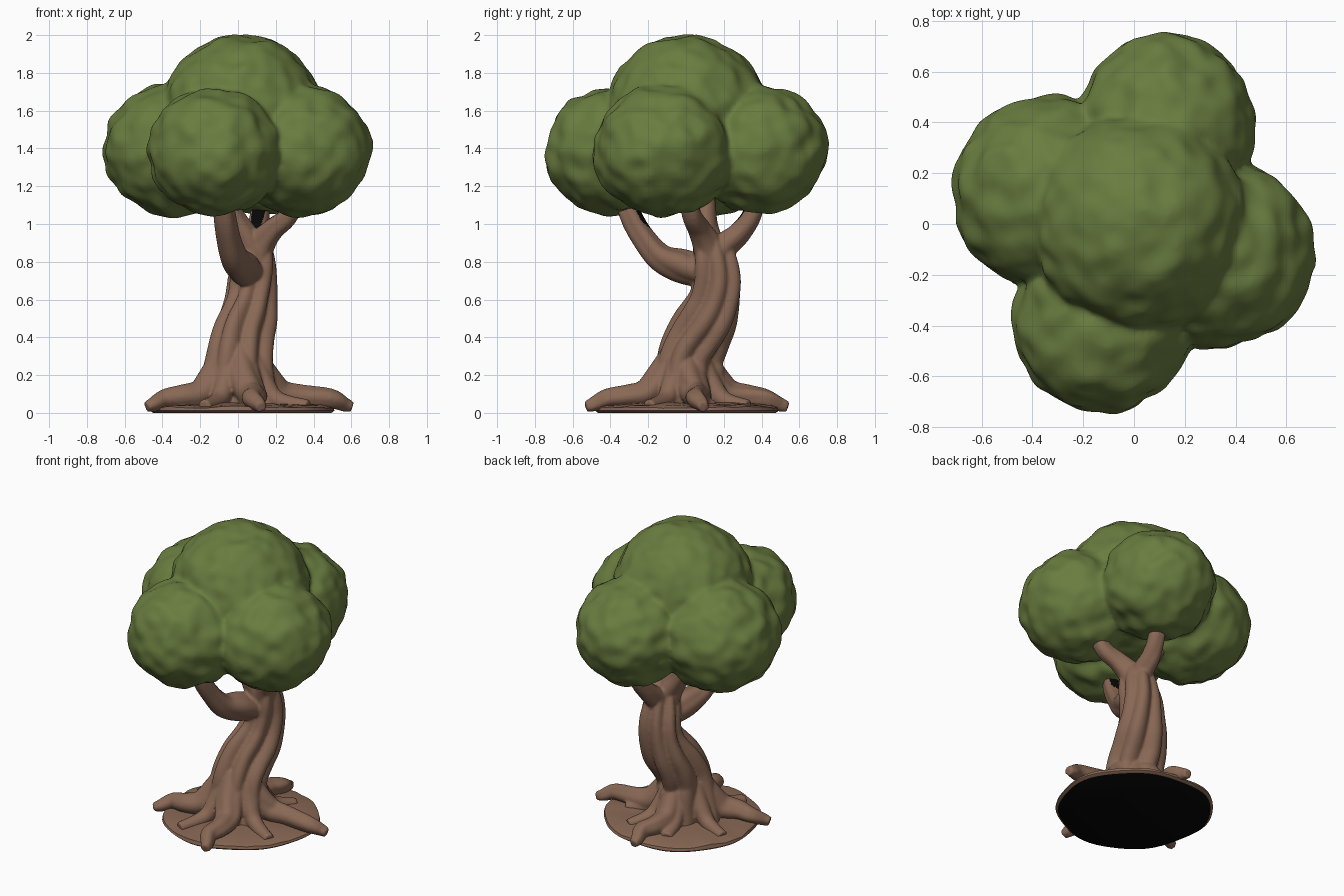
import bpy, bmesh, math
from mathutils import Vector, noise

if "Cube" in bpy.data.objects:
    bpy.data.objects.remove(bpy.data.objects["Cube"])


def material(name, rgb):
    m = bpy.data.materials.new(name)
    m.diffuse_color = (*rgb, 1)
    m.use_nodes = True
    m.node_tree.nodes["Principled BSDF"].inputs["Base Color"].default_value = m.diffuse_color
    return m


GREEN = material("leaf_green", (0.142, 0.202, 0.05))
BROWN = material("bark_brown", (0.25, 0.138, 0.09))
DARK = material("hollow_black", (0.002, 0.002, 0.002))


def finish(name, bm, mats):
    bmesh.ops.recalc_face_normals(bm, faces=bm.faces)
    me = bpy.data.meshes.new(name)
    bm.to_mesh(me)
    bm.free()
    for m in mats:
        me.materials.append(m)
    me.shade_smooth()
    ob = bpy.data.objects.new(name, me)
    bpy.context.collection.objects.link(ob)
    return ob


def fuse(name, bm, voxel, smooth, mats):
    """Merge overlapping closed shapes into one softly blended surface"""
    raw = finish(name + "_raw", bm, mats[:1])
    mod = raw.modifiers.new("fuse", 'REMESH')
    mod.mode = 'VOXEL'
    mod.voxel_size = voxel
    raw.modifiers.new("soften", 'SMOOTH').iterations = smooth
    bpy.context.view_layer.update()
    me = bpy.data.meshes.new_from_object(raw.evaluated_get(bpy.context.evaluated_depsgraph_get()))
    bpy.data.objects.remove(raw)
    out = bmesh.new()
    out.from_mesh(me)
    for v in out.verts:
        v.co.z = max(v.co.z, .004)
    return finish(name, out, mats)


def spline(pts, t):
    """Catmull-Rom through (x, y, z, radius) points, t in 0..1"""
    n = len(pts) - 1
    i = min(int(t * n), n - 1)
    f = t * n - i
    a, b, c, d = (Vector(pts[max(0, min(n, i + k))]) for k in (-1, 0, 1, 2))
    return 0.5 * (2 * b + (c - a) * f + (2 * a - 5 * b + 4 * c - d) * f * f
                  + (3 * b - a - 3 * c + d) * f ** 3)


def tube(bm, pts, steps=24, sides=40, ridges=0, depth=0.0, twist=0.0):
    """Closed tube along a path, with optional spiral bark ridges and sharp grooves"""
    rings = []
    side = None
    for s in range(steps + 1):
        t = s / steps
        p = spline(pts, t)
        tan = (spline(pts, min(1, t + .01)) - spline(pts, max(0, t - .01))).xyz.normalized()
        if side is None:
            side = tan.orthogonal()
        side = (side - tan * side.dot(tan)).normalized()
        up = tan.cross(side)
        ring = []
        for k in range(sides):
            a = 2 * math.pi * k / sides
            w = abs(math.sin(.5 * (ridges * a + twist * t + .8 * math.sin(a + 5 * t)))) - .62
            w += .25 * math.sin(3 * a + 1.3 * twist * t + 1)
            r = p.w * (1 + depth * w)
            ring.append(bm.verts.new(p.xyz + (side * math.cos(a) + up * math.sin(a)) * r))
        rings.append(ring)
    for r0, r1 in zip(rings, rings[1:]):
        for k in range(sides):
            j = (k + 1) % sides
            bm.faces.new((r0[k], r0[j], r1[j], r1[k]))
    bm.faces.new(rings[0][::-1])
    bm.faces.new(rings[-1])


# Trunk, branches and roots, fused into one surface
bm = bmesh.new()
tube(bm, [(0, 0, -.02, .23), (0, 0, .1, .2), (0, .01, .2, .175), (.005, .02, .3, .162), (.02, .065, .4, .157),
          (.05, .12, .5, .147), (.07, .155, .6, .13), (.08, .165, .7, .122), (.085, .15, .8, .112),
          (.085, .13, .9, .09)], 70, 90, 7, .26, -6)
branches = [
    [(.07, .13, .73, .07), (.02, -.01, .775, .088), (-.02, -.13, .82, .072), (-.05, -.22, .92, .062),
     (-.07, -.29, 1.04, .058), (-.09, -.34, 1.2, .05)],           # front
    [(.09, .14, .78, .08), (.12, .11, .89, .075), (.18, .07, .97, .06), (.27, .03, 1.05, .052),
     (.32, 0, 1.2, .05)],                                         # right
    [(.09, .15, .78, .08), (.095, .2, .88, .07), (.1, .28, .95, .06), (.115, .35, 1.05, .052),
     (.12, .38, 1.2, .05)],                                       # back
    [(.08, .13, .8, .085), (.04, .11, .92, .075), (-.02, .1, 1.02, .065), (-.12, .1, 1.2, .055)],  # left
]
for path in branches:
    tube(bm, path, 24, 40, 4, .12, -3)
for tip_x, tip_y in [(.12, -.53), (.605, .09), (-.485, -.21), (.02, .54)]:
    ln = math.hypot(tip_x, tip_y)
    dx, dy = tip_x / ln, tip_y / ln
    px, py = -dy, dx

    def at(d, off, z, r):
        return (dx * d + px * off, dy * d + py * off, z, r)
    tube(bm, [at(.04, 0, .32, .085), at(.13, 0, .19, .085), at(.22, .02, .1, .078), at(.33, .015, .085, .063),
              at(ln - .12, -.02, .075, .052), at(ln - .04, 0, .045, .038), at(ln, 0, .032, .028)],
         24, 32, 4, .12, 3)
# Small roots between the large ones
for i in range(8):
    a = .35 + i * math.pi / 4 + .12 * math.sin(i * 5)
    c, s = math.cos(a), math.sin(a)
    e = .38 + .05 * math.sin(i * 3)
    tube(bm, [(c * .1, s * .1, .28, .05), (c * .16, s * .16, .15, .055), (c * .24, s * .24, .065, .048),
              (c * e, s * e, .035, .035)], 16, 20)
trunk = fuse("trunk_and_roots", bm, .009, 3, [BROWN, DARK])
# Dark inner sides of the front and back branches
for f in trunk.data.polygons:
    to_axis = Vector((.085, .12, 0)) - f.center
    to_axis.z = 0
    if f.center.z > .9 and abs(to_axis.y) > max(.07, abs(to_axis.x)):
        limit = .55 if to_axis.y < 0 else .8
        f.material_index = int(f.normal.dot(to_axis.normalized()) > limit)

# Ground base: low uneven disc with a dark underside
bm = bmesh.new()
N = 64
rings = []
for r, z in [(.47, 0), (.485, .012), (.48, .03), (.45, .04), (.3, .05), (.1, .055)]:
    ring = []
    for k in range(N):
        a = 2 * math.pi * k / N
        w = 1 + .02 * math.sin(3 * a + 1) + .012 * math.sin(7 * a)
        x, y = .015 + r * w * math.cos(a), .015 + r * w * math.sin(a)
        dz = .014 * noise.noise(Vector((x * 9, y * 9, 0))) if z > .02 else 0
        ring.append(bm.verts.new((x, y, z + dz)))
    rings.append(ring)
for r0, r1 in zip(rings, rings[1:]):
    for k in range(N):
        j = (k + 1) % N
        bm.faces.new((r0[k], r0[j], r1[j], r1[k]))
bm.faces.new(rings[-1])
bm.faces.new(rings[0][::-1]).material_index = 1
base = finish("ground_base", bm, [BROWN, DARK])
bpy.context.view_layer.objects.active = base
base.select_set(True)
bpy.ops.object.shade_smooth_by_angle(angle=math.radians(40))

# Foliage: five lumpy balls blended together
bm = bmesh.new()
for c, r in [
    ((.015, .005, 1.56), (.43, .435, .44)),    # top
    ((-.125, -.39, 1.385), (.35, .35, .335)),  # front
    ((.34, -.12, 1.39), (.365, .368, .345)),   # right
    ((.13, .385, 1.395), (.348, .36, .335)),   # back
    ((-.345, .125, 1.395), (.365, .372, .35)),  # left
]:
    c = Vector(c)
    for v in bmesh.ops.create_icosphere(bm, subdivisions=5, radius=1)["verts"]:
        n = v.co.normalized()
        p = Vector((n.x * r[0], n.y * r[1], n.z * r[2])) + c
        v.co = p + n * (.016 * noise.noise(p * 6) + .02 * noise.noise(p * 12) + .003)
fuse("foliage", bm, .014, 6, [GREEN])
